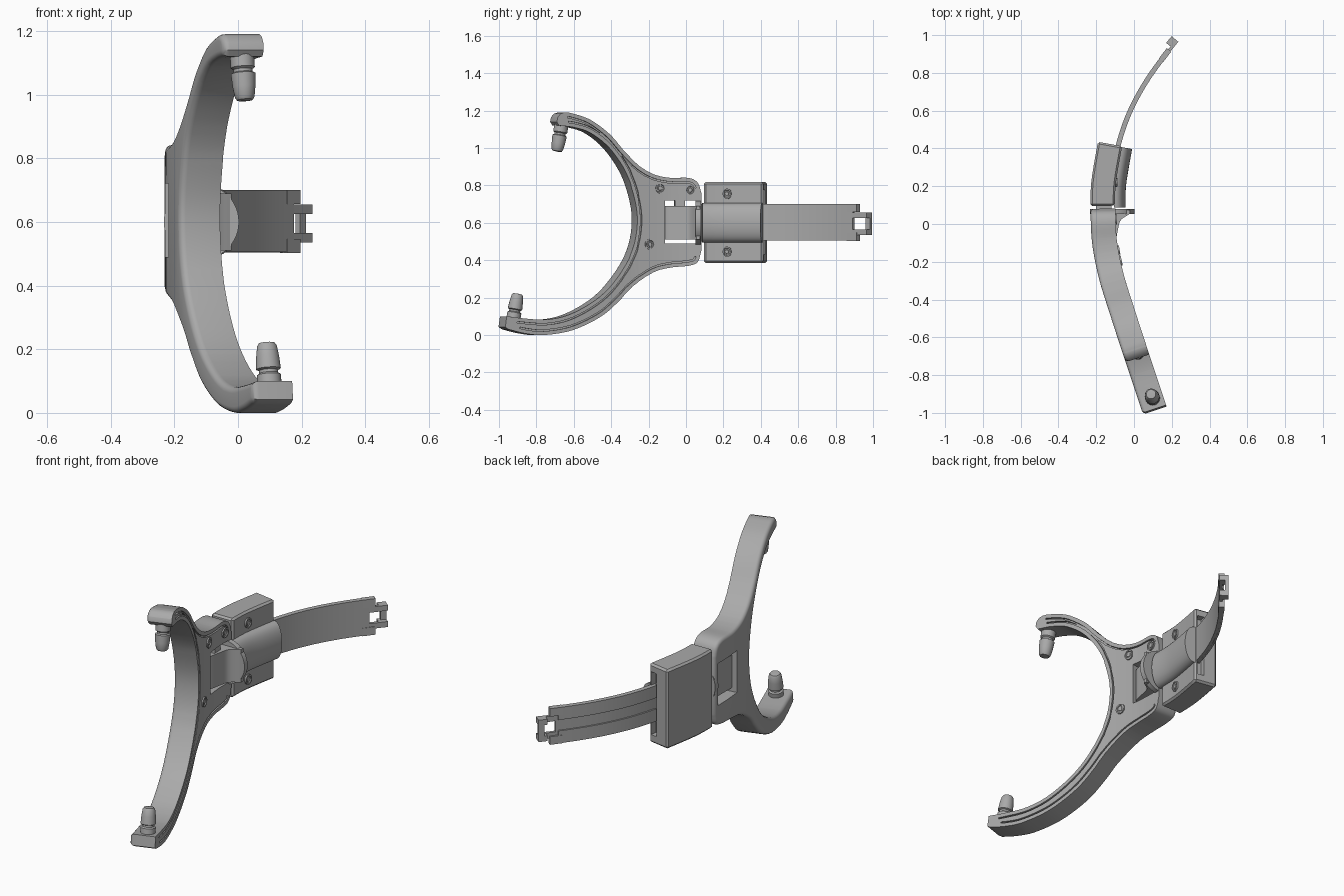
import bpy, bmesh, math
from mathutils import Vector

if "Cube" in bpy.data.objects:
    bpy.data.objects.remove(bpy.data.objects["Cube"])

grey = bpy.data.materials.new("satin grey")
grey.use_nodes = True
grey.diffuse_color = (0.4, 0.4, 0.4, 1)
grey.node_tree.nodes["Principled BSDF"].inputs["Base Color"].default_value = (0.4, 0.4, 0.4, 1)


def smooth(points, steps=5):
    """Catmull-Rom curve through the points."""
    p = [Vector(q) for q in points]
    p = [2 * p[0] - p[1]] + p + [2 * p[-1] - p[-2]]
    out = []
    for a, b, c, d in zip(p, p[1:], p[2:], p[3:]):
        for i in range(steps):
            t = i / steps
            out.append(0.5 * (2 * b + (c - a) * t + (2 * a - 5 * b + 4 * c - d) * t * t
                              + (3 * b - a - 3 * c + d) * t ** 3))
    return out + [p[-2]]


# Plan-view bend lines, as (y, x)
BODY = smooth([(-1, .045), (-.7, -.055), (-.5, -.12), (-.29, -.185), (-.1, -.222),
               (.08, -.23), (.2, -.228), (.3, -.215), (.44, -.19)])
STRAP = smooth([(.36, -.1), (.42, -.088), (.54, -.05), (.66, .004), (.78, .075), (.9, .162), (1, .243)])


def bend(path, h, y, z):
    """Place a point at height h above the bend line."""
    k = 0
    while k < len(path) - 2 and path[k + 1].x < y:
        k += 1
    a, b = path[k], path[k + 1]
    slope = (b.y - a.y) / (b.x - a.x)
    n = Vector((1, -slope)).normalized()
    return Vector((a.y + slope * (y - a.x) + n.x * h, y + n.y * h, z))


def finish(name, bm):
    bmesh.ops.recalc_face_normals(bm, faces=bm.faces)
    mesh = bpy.data.meshes.new(name)
    bm.to_mesh(mesh)
    bm.free()
    mesh.materials.append(grey)
    ob = bpy.data.objects.new(name, mesh)
    bpy.context.collection.objects.link(ob)
    shade(ob)
    return ob


def shade(ob):
    bpy.ops.object.select_all(action='DESELECT')
    ob.select_set(True)
    bpy.context.view_layer.objects.active = ob
    bpy.ops.object.shade_smooth_by_angle(angle=math.radians(35))


def prism(name, outline, lo, hi, path=BODY, along_y=False, round_back=0, chamfer=0, insets=()):
    """Extrude an outline, dress its edges, then bend it along a path."""
    bm = bmesh.new()
    make = (lambda p, e: (p[1], e, p[0])) if along_y else (lambda p, e: (e, p[0], p[1]))
    low = [bm.verts.new(make(p, lo)) for p in outline]
    high = [bm.verts.new(make(p, hi)) for p in outline]
    back, front = bm.faces.new(low), bm.faces.new(high)
    n = len(outline)
    for i in range(n):
        j = (i + 1) % n
        bm.faces.new((low[i], low[j], high[j], high[i]))
    bmesh.ops.recalc_face_normals(bm, faces=bm.faces)
    for width, depth in insets:
        bmesh.ops.inset_region(bm, faces=[front], thickness=width, depth=depth, use_even_offset=True)
    if round_back or chamfer:
        edges = list(back.edges) if round_back else list(bm.edges)
        bmesh.ops.bevel(bm, geom=edges, offset=round_back or chamfer, segments=5 if round_back else 1,
                        profile=.5, affect='EDGES', clamp_overlap=True)
    ys = [v.co.y for v in bm.verts]
    y0, y1 = min(ys), max(ys)
    cuts = int((y1 - y0) / .04)
    for i in range(1, cuts):
        bmesh.ops.bisect_plane(bm, geom=bm.verts[:] + bm.edges[:] + bm.faces[:], dist=1e-5,
                               plane_co=(0, y0 + (y1 - y0) * i / cuts, 0), plane_no=(0, 1, 0))
    bmesh.ops.triangulate(bm, faces=[f for f in bm.faces if len(f.verts) > 4])
    for v in bm.verts:
        v.co = bend(path, *v.co)
    return finish(name, bm)


def rect(y0, y1, z0, z1):
    return [(y0, z0), (y1, z0), (y1, z1), (y0, z1)]


def circle(y, z, r, n=20):
    return [(y + r * math.cos(math.tau * i / n), z + r * math.sin(math.tau * i / n)) for i in range(n)]


def offset(line, d):
    """Shift a polyline to its right-hand side."""
    out = []
    for i, p in enumerate(line):
        t = (line[min(i + 1, len(line) - 1)] - line[max(i - 1, 0)]).normalized()
        out.append(p + Vector((t.y, -t.x)) * d)
    return out


def cut(ob, cutter):
    mod = ob.modifiers.new("opening", 'BOOLEAN')
    mod.object, mod.operation, mod.solver = cutter, 'DIFFERENCE', 'EXACT'
    bpy.context.view_layer.objects.active = ob
    bpy.ops.object.modifier_apply(modifier=mod.name)
    bpy.data.objects.remove(cutter)
    shade(ob)


# Forked yoke with a window for the hinge and grooves along its inner face
outer_top = smooth([(-.69, 1.19), (-.65, 1.185), (-.55, 1.15), (-.45, 1.075), (-.37, .985),
                    (-.29, .91), (-.2, .86), (-.1, .84), (.01, .84), (.06, .815), (.08, .76)])
outer_low = smooth([(.08, .45), (.06, .39), (.01, .37), (-.1, .36), (-.2, .335), (-.32, .26),
                    (-.4, .18), (-.5, .095), (-.65, .025), (-.8, 0), (-.9, .008), (-.99, .03)])
inner = smooth([(-1.0, .1), (-.9, .088), (-.78, .083), (-.65, .115), (-.5, .205), (-.39, .33),
                (-.32, .46), (-.295, .6), (-.31, .73), (-.36, .87), (-.45, 1.0), (-.55, 1.08),
                (-.64, 1.11), (-.72, 1.12)])
low_tip = [Vector((-1.008, .042))]
top_tip = [Vector((-.732, 1.14)), Vector((-.727, 1.165)), Vector((-.712, 1.183))]
yoke = prism("yoke", outer_top + outer_low + low_tip + inner + top_tip, 0, .132, round_back=.026)
cut(yoke, prism("yoke_window", rect(-.13, .05, .49, .72), -.1, .3))
for line in (outer_top, outer_low, inner):
    run = line[3:-3]
    cut(yoke, prism("yoke_groove", offset(run, .02) + offset(run, .028)[::-1], .12, .15))

# Hinge saddle, pin and disc
bm = bmesh.new()
saddle = smooth([(-.125, -.13), (-.1, -.1), (-.085, -.03), (-.07, .02), (-.02, .055)]) + \
    [Vector((-.02, .075)), Vector((-.19, .075)), Vector((-.19, -.13))]
face = bm.faces.new([bm.verts.new((p.x, p.y, .51)) for p in saddle])
ext = bmesh.ops.extrude_face_region(bm, geom=[face])
bmesh.ops.translate(bm, vec=(0, 0, .18), verts=[v for v in ext["geom"] if isinstance(v, bmesh.types.BMVert)])
finish("hinge_saddle", bm)
prism("hinge_disc", circle(.6, -.115, .118, 48), .052, .08,
      path=[Vector((-1, 0)), Vector((1, 0))], along_y=True)
prism("hinge_pin", rect(-.07, -.01, .685, .725), .07, .125)
prism("hinge_neck", rect(.05, .14, .5, .7), .03, .11)

# Clasp housing with slot and rounded strap tunnel
housing = prism("housing", rect(.095, .435, .385, .818), 0, .13, chamfer=.01)
cut(housing, prism("housing_slot", rect(.4, .5, .43, .775), .075, .115))
arch = [(.6 + .105 * math.cos(math.pi * i / 20), .125 + .06 * math.sin(math.pi * i / 20) ** .8)
        for i in range(21)]
prism("strap_tunnel", arch, .085, .43, along_y=True)

# Recessed screws
for i, (y, z) in enumerate([(-.16, .785), (.02, .775), (-.22, .485), (.235, .755), (.235, .445)]):
    prism(f"screw_{i + 1}", circle(y, z, .028), .12, .139,
          insets=[(.007, 0), (.002, -.005), (.006, 0), (.002, .003)])

# Curved strap with two raised rails on its outer side
prism("strap", rect(.37, .9, .505, .7), 0, .018, path=STRAP)
for side, word in ((-1, "lower"), (1, "upper")):
    z = .602 + side * .064
    prism(word + "_strap_rail", rect(.4, .89, z - .034, z + .034), -.008, .002, path=STRAP)
    # Buckle prongs and link arms
    z = .602 + side * .077
    prism(word + "_buckle_prong", rect(.87, .925, z - .022, z + .022), -.01, .02, path=STRAP)
    z = .595 + side * .045
    prism(word + "_link_arm", rect(.88, .965, z - .015, z + .015), 0, .016, path=STRAP)
    prism(word + "_link_cheek", rect(.94, .975, z - .015, z + .015), -.03, .016, path=STRAP)
prism("link_bar", rect(.952, .975, .54, .65), -.03, -.012, path=STRAP)


# Snap pegs on both fork tips, turned from one profile
def peg(name, base, tip):
    base, tip = Vector(base), Vector(tip)
    axis = tip - base
    profile = [(0, 0), (.038, 0), (.038, .3), (.03, .34), (.03, .4), (.039, .43), (.036, .7),
               (.031, .92), (.025, .98), (0, 1)]
    bm = bmesh.new()
    verts = [bm.verts.new((r, 0, t * axis.length)) for r, t in profile]
    edges = [bm.edges.new(e) for e in zip(verts, verts[1:])]
    bmesh.ops.spin(bm, geom=verts + edges, cent=(0, 0, 0), axis=(0, 0, 1), angle=math.tau, steps=28)
    bmesh.ops.remove_doubles(bm, verts=bm.verts, dist=1e-4)
    turn = axis.to_track_quat('Z', 'Y')
    for v in bm.verts:
        v.co = base + turn @ v.co
    finish(name, bm)


peg("upper_peg", (.012, -.665, 1.13), (.022, -.69, .98))
peg("lower_peg", (.1, -.925, .075), (.09, -.9, .222))
